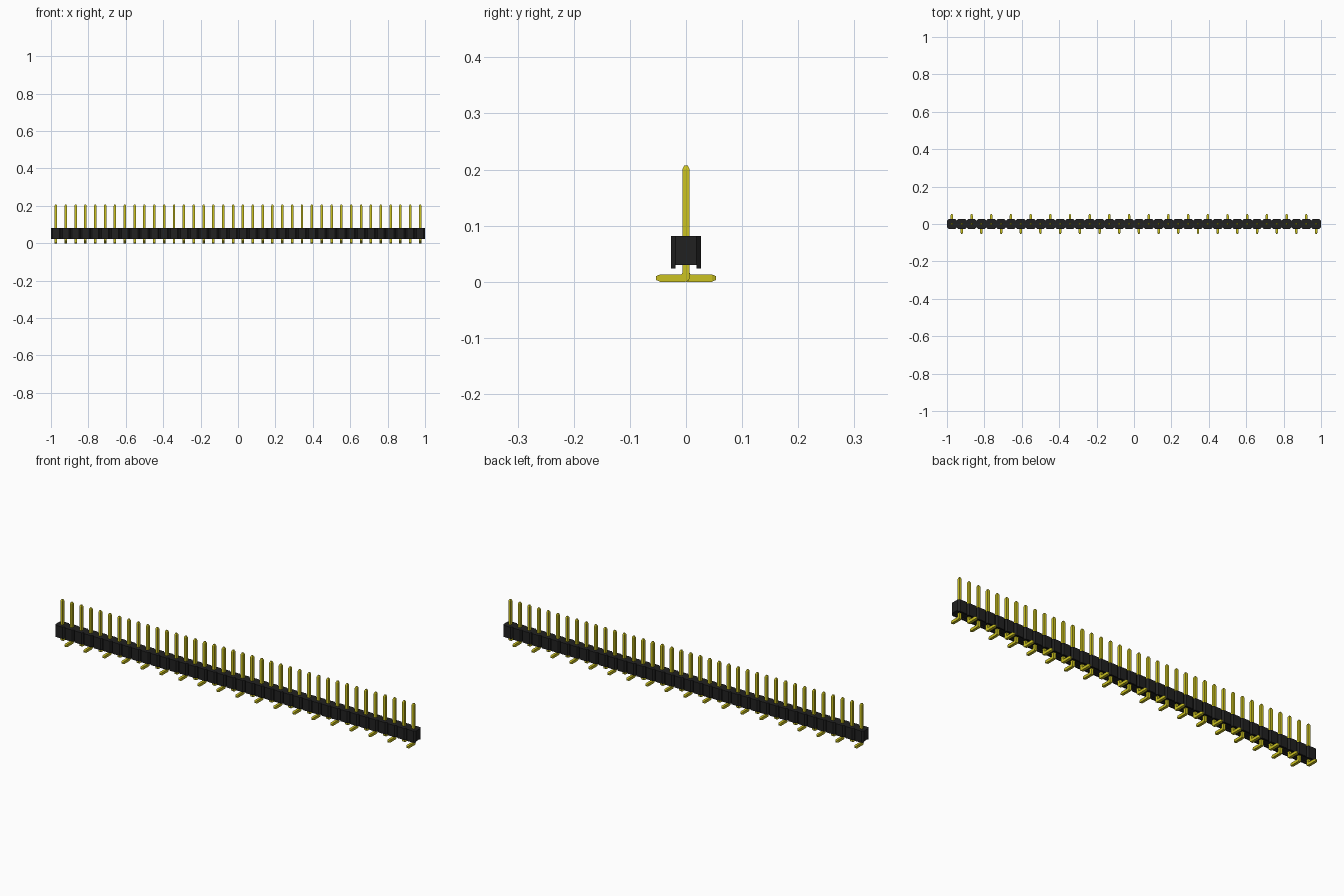
import bpy, bmesh, math

if "Cube" in bpy.data.objects:
    bpy.data.objects.remove(bpy.data.objects["Cube"], do_unlink=True)

COUNT = 38
PITCH = 2.0 / COUNT
HALF_DEPTH = 0.0265      # half depth of the housing
NOTCH = 0.008            # corner cut between neighbouring cells
PIN = 0.0066             # half thickness of a pin


def material(name, color, roughness):
    mat = bpy.data.materials.new(name)
    mat.use_nodes = True
    mat.diffuse_color = color
    bsdf = mat.node_tree.nodes["Principled BSDF"]
    bsdf.inputs["Base Color"].default_value = color
    bsdf.inputs["Roughness"].default_value = roughness
    return mat


black = material("black plastic", (0.015, 0.015, 0.015, 1), 0.6)
gold = material("yellow gold", (0.60, 0.54, 0.015, 1), 0.5)


def prism(bm, outline, z0, z1):
    """Extrude a flat outline of (x, y) points from z0 to z1."""
    low = [bm.verts.new((x, y, z0)) for x, y in outline]
    high = [bm.verts.new((x, y, z1)) for x, y in outline]
    bm.faces.new(low[::-1])
    bm.faces.new(high)
    for i in range(len(low)):
        j = (i + 1) % len(low)
        bm.faces.new((low[i], low[j], high[j], high[i]))


def finish(bm, name, mat):
    bmesh.ops.recalc_face_normals(bm, faces=bm.faces)
    mesh = bpy.data.meshes.new(name)
    bm.to_mesh(mesh)
    bm.free()
    mesh.materials.append(mat)
    return mesh


def place(name, mesh, x=0, turn=0):
    obj = bpy.data.objects.new(name, mesh)
    obj.location.x = x
    obj.rotation_euler.z = turn
    bpy.context.collection.objects.link(obj)


centres = [-1 + PITCH * (i + 0.5) for i in range(COUNT)]
inner = HALF_DEPTH - NOTCH
half = PITCH / 2

# Housing: one strip whose front and back edges are notched between cells
front = [(-1, -inner)]
for cx in centres:
    front += [(cx - half + NOTCH, -HALF_DEPTH),
              (cx + half - NOTCH, -HALF_DEPTH),
              (cx + half, -inner)]
bm = bmesh.new()
prism(bm, front + [(-x, -y) for x, y in front], 0.030, 0.082)
place("housing", finish(bm, "housing", black))

# Standoff feet below the front and back edges of each cell
bm = bmesh.new()
for cx in centres:
    for side in (-1, 1):
        prism(bm, [(cx - half, side * inner),
                   (cx - half + NOTCH, side * HALF_DEPTH),
                   (cx + half - NOTCH, side * HALF_DEPTH),
                   (cx + half, side * inner)], 0.0235, 0.030)
place("standoff_feet", finish(bm, "standoff_feet", black))

# Pin: square sections (outer y, z, inner y, z, half width) along the bend
sections = [
    (-PIN / 2, 0.2075, PIN / 2, 0.2075, PIN / 2),
    (-PIN, 0.200, PIN, 0.200, PIN),
    (-PIN, 0.007, PIN, 0.0155, PIN),
    (-0.0045, 0.002, 0.0073, 0.0139, PIN),
    (0.001, 0.0, 0.009, 2 * PIN, PIN),
    (0.0460, 0.0, 0.0460, 2 * PIN, PIN),
    (0.0535, PIN / 2, 0.0535, PIN * 1.5, PIN / 2),
]
bm = bmesh.new()
rings = []
for oy, oz, iy, iz, w in sections:
    rings.append([bm.verts.new(c) for c in
                  ((-w, oy, oz), (w, oy, oz), (w, iy, iz), (-w, iy, iz))])
for a, b in zip(rings, rings[1:]):
    for i in range(4):
        j = (i + 1) % 4
        bm.faces.new((a[i], a[j], b[j], b[i]))
bm.faces.new(rings[0])
bm.faces.new(rings[-1])
pin_mesh = finish(bm, "pin", gold)

# Pins alternate: tails point to the back, then to the front
for i, cx in enumerate(centres):
    place(f"pin_{i + 1:02d}", pin_mesh, cx, math.pi * (i % 2))
